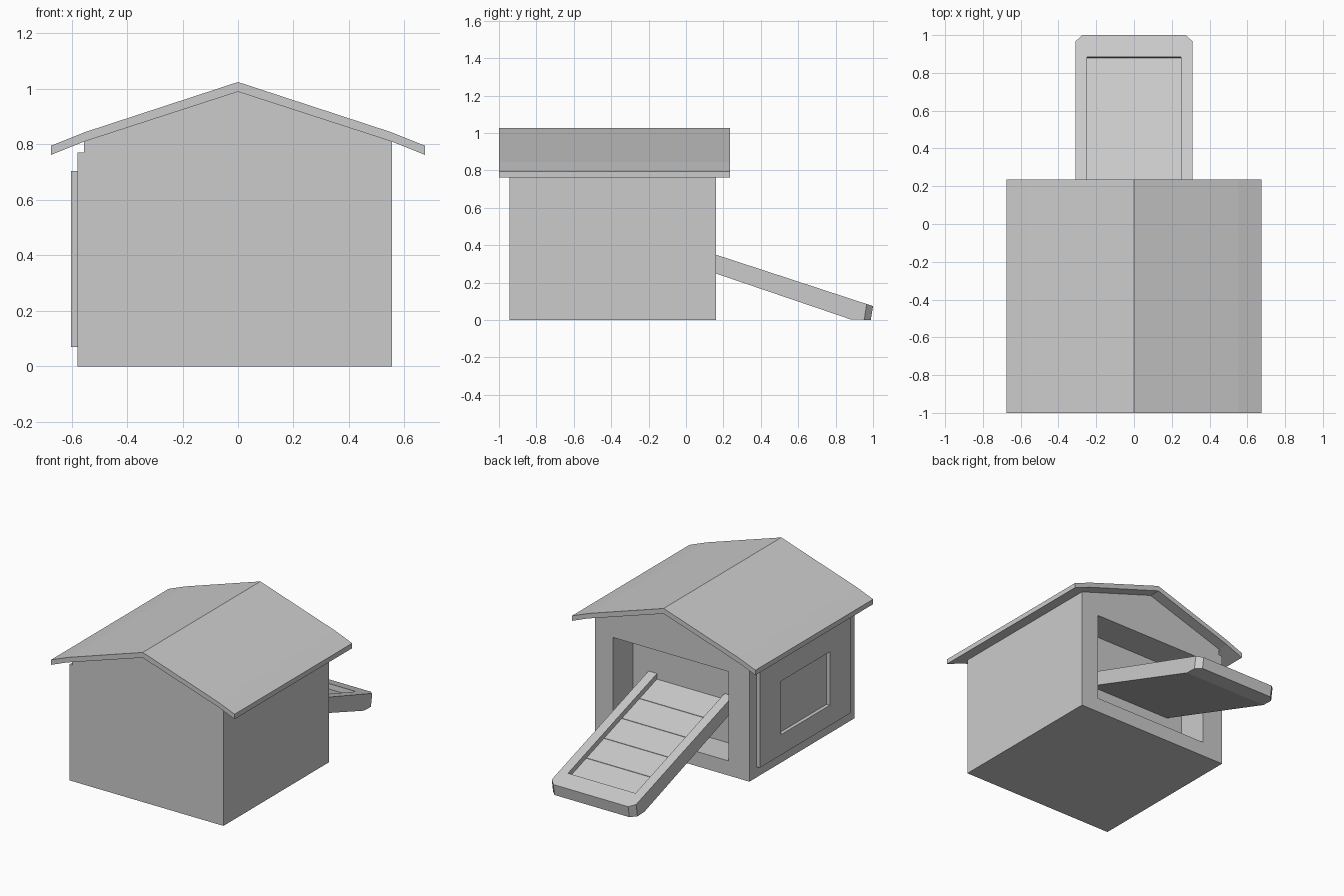
import bpy, bmesh

if "Cube" in bpy.data.objects:
    bpy.data.objects.remove(bpy.data.objects["Cube"])


def prism(name, pts, axis, lo, hi):
    """Extrude a closed 2D profile along an axis: 'y' uses (x, z), 'x' uses (y, z)."""
    bm = bmesh.new()

    def place(p, t):
        return (p[0], t, p[1]) if axis == 'y' else (t, p[0], p[1])

    face = bm.faces.new([bm.verts.new(place(p, lo)) for p in pts])
    ext = bmesh.ops.extrude_face_region(bm, geom=[face])
    for v in ext['geom']:
        if isinstance(v, bmesh.types.BMVert):
            v.co['xyz'.index(axis)] = hi
    bmesh.ops.recalc_face_normals(bm, faces=bm.faces)
    me = bpy.data.meshes.new(name)
    bm.to_mesh(me)
    bm.free()
    ob = bpy.data.objects.new(name, me)
    bpy.context.collection.objects.link(ob)
    return ob


def box(name, x, y, z):
    return prism(name, [(x[0], z[0]), (x[1], z[0]), (x[1], z[1]), (x[0], z[1])], 'y', *y)


def cut(ob, cutter):
    mod = ob.modifiers.new("cut", 'BOOLEAN')
    mod.operation = 'DIFFERENCE'
    mod.solver = 'EXACT'
    mod.object = cutter
    cutter.hide_render = True
    cutter.hide_set(True)


# House body with a shallow doorway recess in the back wall
body = prism("house_body", [(-0.555, 0), (0.555, 0), (0.555, 0.81), (0, 0.99), (-0.555, 0.81)],
             'y', -0.945, 0.16)
cut(body, box("doorway_cutter", (-0.425, 0.425), (-0.05, 0.3), (0.097, 0.69)))

# Cladding and window frame on the left wall
box("left_cladding", (-0.578, -0.555), (-0.945, 0.16), (0, 0.77))
frame = box("window_frame", (-0.602, -0.578), (-0.865, 0.085), (0.07, 0.705))
cut(frame, box("window_cutter", (-0.7, -0.5), (-0.65, -0.135), (0.205, 0.56)))

# Gable roof with flared eaves
half_top = [(0.55, 0.845), (0.675, 0.795)]
half_low = [(0.675, 0.762), (0.555, 0.81)]
right = half_top + half_low
left = [(-x, z) for x, z in reversed(right)]
prism("roof", [(0, 1.025)] + right + [(0, 0.99)] + left, 'y', -1.0, 0.235)

# Ramp tray
SLOPE = 0.327


def top(y):
    return 0.075 + (0.998 - y) * SLOPE


ramp = prism("ramp", [(-0.05, top(-0.05)), (1.0, 0.074), (0.988, 0), (0.88, 0.003 + 0.0),
                      (-0.05, top(-0.05) - 0.098)], 'x', -0.31, 0.31)
bm = bmesh.new()
bm.from_mesh(ramp.data)
corners = [e for e in bm.edges
           if all(v.co.y > 0.95 for v in e.verts) and abs(e.verts[0].co.x - e.verts[1].co.x) < 0.01]
bmesh.ops.bevel(bm, geom=corners, offset=0.035, segments=1, affect='EDGES')
bm.to_mesh(ramp.data)
bm.free()
DEPTH = 0.038
cut(ramp, prism("tray_cutter", [(-0.1, top(-0.1) + 0.1), (0.895, top(0.895) + 0.1),
                                (0.88, top(0.88) - DEPTH), (-0.1, top(-0.1) - DEPTH)],
                'x', -0.248, 0.248))

# Thin planks on the tray floor
count, start, end, gap = 5, -0.05, 0.88, 0.003
step = (end - start) / count
for i in range(count):
    a, b = start + i * step + gap, start + (i + 1) * step - gap
    prism(f"ramp_plank_{i + 1}", [(a, top(a) - DEPTH - 0.005), (b, top(b) - DEPTH - 0.005),
                                  (b, top(b) - DEPTH + 0.003), (a, top(a) - DEPTH + 0.003)],
          'x', -0.247, 0.247)
